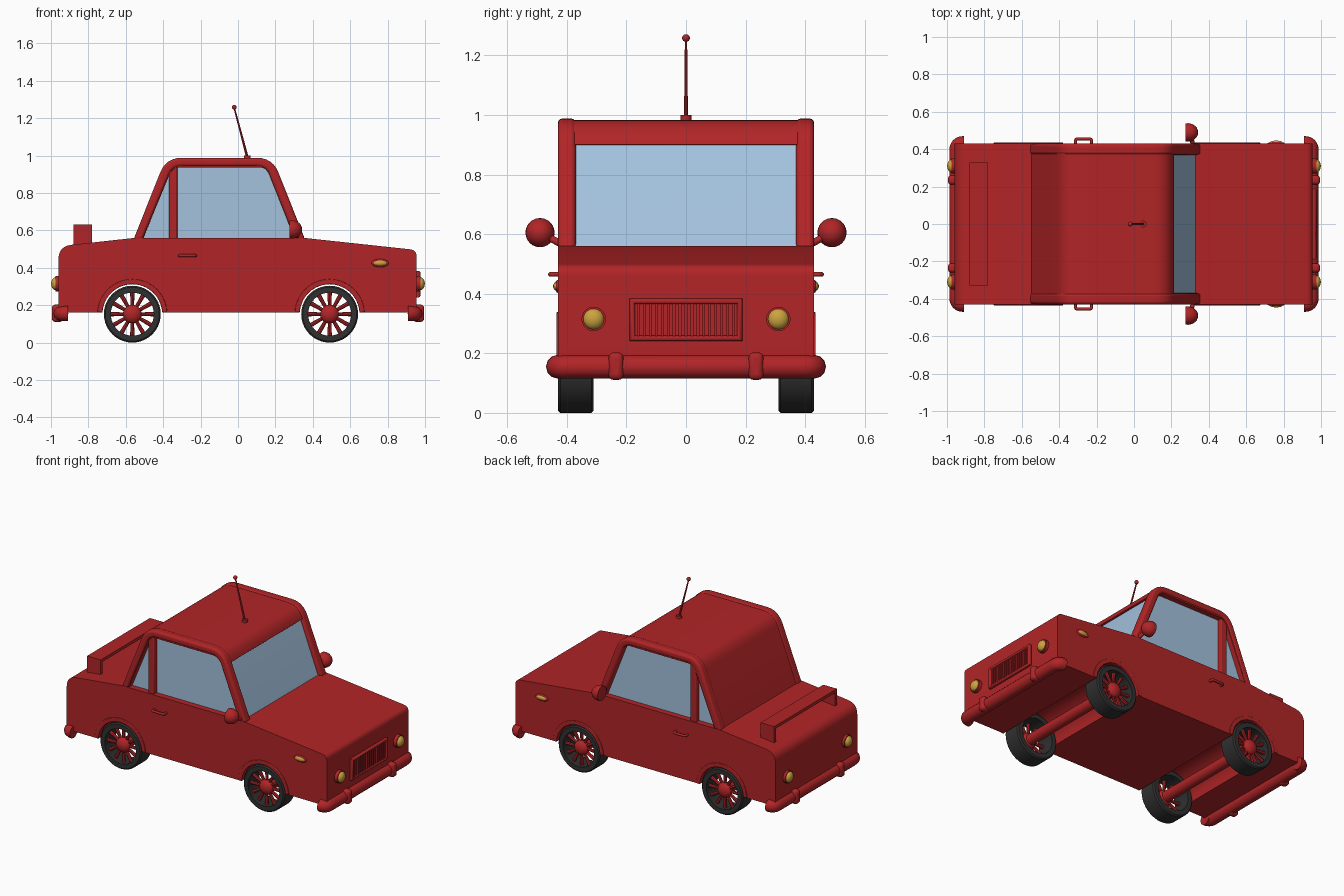
import bpy, bmesh, math
from mathutils import Vector, Matrix

if "Cube" in bpy.data.objects:
    bpy.data.objects.remove(bpy.data.objects["Cube"], do_unlink=True)


def material(name, rgb):
    m = bpy.data.materials.new(name)
    m.use_nodes = True
    m.diffuse_color = (*rgb, 1)
    m.node_tree.nodes["Principled BSDF"].inputs["Base Color"].default_value = (*rgb, 1)
    return m


RED = material("red paint", (0.44, 0.018, 0.02))
GLASS = material("blue glass", (0.37, 0.54, 0.73))
AMBER = material("amber lamp", (0.60, 0.37, 0.05))
BLACK = material("black rubber", (0.03, 0.03, 0.03))


def finish(name, bm, mat, bevel=0):
    bmesh.ops.recalc_face_normals(bm, faces=bm.faces)
    mesh = bpy.data.meshes.new(name)
    bm.to_mesh(mesh)
    bm.free()
    mesh.materials.append(mat)
    ob = bpy.data.objects.new(name, mesh)
    bpy.context.collection.objects.link(ob)
    if bevel:
        mod = ob.modifiers.new("soft edges", "BEVEL")
        mod.width, mod.segments, mod.limit_method = bevel, 3, "ANGLE"
        mod.angle_limit = math.radians(40)
    bpy.ops.object.select_all(action="DESELECT")
    ob.select_set(True)
    bpy.context.view_layer.objects.active = ob
    bpy.ops.object.shade_smooth_by_angle(angle=math.radians(35))
    return ob


def fillet(pts, d, steps=6):
    """Round the inner corners of an open path, starting d from each corner."""
    pts = [Vector(p) for p in pts]
    out = [pts[0]]
    for a, b, c in zip(pts, pts[1:], pts[2:]):
        p, q = b + (a - b).normalized() * d, b + (c - b).normalized() * d
        for i in range(steps + 1):
            t = i / steps
            out.append(p * (1 - t) ** 2 + b * 2 * t * (1 - t) + q * t * t)
    return out + [pts[-1]]


def extrude(name, outline, y0, y1, mat, bevel=0):
    """Side outline in x and z, pulled across the car from y0 to y1."""
    bm = bmesh.new()
    face = bm.faces.new([bm.verts.new((p[0], y0, p[1])) for p in outline])
    new = bmesh.ops.extrude_face_region(bm, geom=[face])["geom"]
    bmesh.ops.translate(bm, vec=(0, y1 - y0, 0),
                        verts=[v for v in new if isinstance(v, bmesh.types.BMVert)])
    return finish(name, bm, mat, bevel)


def box(name, centre, size, mat, bevel=0):
    bm = bmesh.new()
    bmesh.ops.create_cube(bm, size=1, matrix=Matrix.Translation(centre) @ Matrix.Diagonal((*size, 1)))
    return finish(name, bm, mat, bevel)


def ball(name, centre, radii, mat, cut_x=None):
    bm = bmesh.new()
    bmesh.ops.create_uvsphere(bm, u_segments=24, v_segments=12, radius=1,
                              matrix=Matrix.Translation(centre) @ Matrix.Diagonal((*radii, 1)))
    if cut_x is not None:
        cut = bmesh.ops.bisect_plane(bm, geom=bm.verts[:] + bm.edges[:] + bm.faces[:],
                                     plane_co=(cut_x, 0, 0), plane_no=(-1, 0, 0), clear_outer=True)
        bmesh.ops.contextual_create(bm, geom=[g for g in cut["geom_cut"]
                                              if isinstance(g, bmesh.types.BMEdge)])
    return finish(name, bm, mat)


def rod(name, a, b, r1, mat, r2=None, sides=20, bevel=0):
    a, b = Vector(a), Vector(b)
    turn = (b - a).to_track_quat("Z", "Y").to_matrix().to_4x4()
    bm = bmesh.new()
    bmesh.ops.create_cone(bm, cap_ends=True, segments=sides, radius1=r1,
                          radius2=r1 if r2 is None else r2, depth=(b - a).length,
                          matrix=Matrix.Translation((a + b) / 2) @ turn)
    return finish(name, bm, mat, bevel)


def tube(name, pts, r, mat, cyclic=False):
    cu = bpy.data.curves.new(name, "CURVE")
    cu.dimensions, cu.bevel_depth, cu.bevel_resolution, cu.use_fill_caps = "3D", r, 4, True
    sp = cu.splines.new("POLY")
    sp.points.add(len(pts) - 1)
    for point, co in zip(sp.points, pts):
        point.co = (*co, 1)
    sp.use_cyclic_u = cyclic
    ob = bpy.data.objects.new(name, cu)
    bpy.context.collection.objects.link(ob)
    cu.materials.append(mat)
    bpy.ops.object.select_all(action="DESELECT")
    ob.select_set(True)
    bpy.context.view_layer.objects.active = ob
    bpy.ops.object.convert(target="MESH")
    bpy.ops.object.shade_smooth_by_angle(angle=math.radians(45))


def arc(x, r, a0, a1, n=20):
    angles = [math.radians(a0 + (a1 - a0) * i / n) for i in range(n + 1)]
    return [(x + r * math.cos(a), AXLE_Z + r * math.sin(a)) for a in angles]


AXLE_Z = 0.152
AXLES = {"front": 0.49, "rear": -0.565}
SIDES = {"left": 1, "right": -1}

# Lower body with wheel tunnels
top = fillet([(-0.96, 0.16), (-0.96, 0.515), (-0.55, 0.56)], 0.07)
top += fillet([(0.35, 0.56), (0.955, 0.495), (0.955, 0.16)], 0.035)
extrude("body", top + arc(AXLES["front"], 0.163, 3, 177) + arc(AXLES["rear"], 0.163, 3, 177),
        -0.43, 0.43, RED)

# Cabin: glass core, roof shell, side frames and door pillars
extrude("cabin_glass", fillet([(-0.53, 0.55), (-0.37, 0.96), (0.177, 0.96), (0.333, 0.55)], 0.07),
        -0.39, 0.39, GLASS)
shell = fillet([(-0.553, 0.55), (-0.383, 0.983), (0.183, 0.983), (0.214, 0.9)], 0.08)
shell += fillet([(0.17, 0.9), (0.15, 0.937), (-0.35, 0.937), (-0.51, 0.55)], 0.04)
extrude("roof_shell", shell, -0.425, 0.425, RED, 0.012)
frame = fillet([(-0.559, 0.55), (-0.385, 0.988), (0.185, 0.988), (0.359, 0.55)], 0.085)
frame += fillet([(0.305, 0.55), (0.15, 0.942), (-0.35, 0.942), (-0.509, 0.55)], 0.05)
for side, s in SIDES.items():
    extrude(side + "_window_frame", frame, s * 0.37, s * 0.43, RED, 0.015)
    box(side + "_door_pillar", (-0.347, s * 0.395, 0.75), (0.045, 0.05, 0.4), RED, 0.006)

# Wheels, arches and axles
for end, x in AXLES.items():
    rod(end + "_axle", (x, -0.4, AXLE_Z), (x, 0.4, AXLE_Z), 0.035, RED)
    for side, s in SIDES.items():
        label = f"{end}_{side}_"
        extrude(label + "arch_trim", arc(x, 0.187, 3, 177) + arc(x, 0.16, 177, 3),
                s * 0.40, s * 0.435, RED, 0.004)
        bm = bmesh.new()
        section = [(0.115, 0.31), (0.144, 0.31), (0.152, 0.318), (0.152, 0.422), (0.144, 0.43), (0.115, 0.43)]
        ring = [bm.verts.new((x + r, s * y, AXLE_Z)) for r, y in section]
        edges = [bm.edges.new((ring[i - 1], ring[i])) for i in range(len(ring))]
        bmesh.ops.spin(bm, geom=ring + edges, cent=(x, 0, AXLE_Z), axis=(0, 1, 0),
                       angle=math.tau, steps=40, use_duplicate=False)
        bmesh.ops.remove_doubles(bm, verts=bm.verts, dist=0.0001)
        finish(label + "tyre", bm, BLACK)
        ball(label + "hub", (x, s * 0.395, AXLE_Z), (0.05, 0.035, 0.05), RED)
        for i in range(12):
            a = math.tau * i / 12
            u = Vector((math.cos(a), 0, math.sin(a)))
            c = Vector((x, s * 0.395, AXLE_Z))
            rod(label + f"spoke_{i + 1}", c + u * 0.035, c + u * 0.12, 0.009, RED, 0.012, 8)

# Bumpers with guards, and round lamps at both ends
for end, e in (("front", 1), ("rear", -1)):
    tube(end + "_bumper", fillet([(e * 0.91, -0.43, 0.155), (e * 0.947, -0.43, 0.155),
                                  (e * 0.947, 0.43, 0.155), (e * 0.91, 0.43, 0.155)], 0.036), 0.04, RED)
    for side, s in SIDES.items():
        label = f"{end}_{side}_"
        box(label + "bumper_guard", (e * 0.965, s * 0.235, 0.157), (0.06, 0.05, 0.093), RED, 0.018)
        rod(label + "lamp_rim", (e * 0.95, s * 0.31, 0.315), (e * 0.977, s * 0.31, 0.315), 0.041, RED)
        ball(label + "lamp", (e * 0.974, s * 0.31, 0.315), (0.025, 0.035, 0.035), AMBER)

# Grille
tube("grille_frame", [(0.962, y, z) for y, z in
                      ((-0.18, 0.25), (0.18, 0.25), (0.18, 0.375), (-0.18, 0.375))], 0.013, RED, True)
for i in range(17):
    box(f"grille_bar_{i + 1}", (0.96, -0.16 + 0.02 * i, 0.312), (0.018, 0.009, 0.12), RED)

# Side details: markers, handles and mirrors
for side, s in SIDES.items():
    ball(side + "_marker_rim", (0.76, s * 0.43, 0.425), (0.046, 0.01, 0.022), RED)
    ball(side + "_marker_lamp", (0.76, s * 0.433, 0.425), (0.037, 0.013, 0.015), AMBER)
    tube(side + "_door_handle", fillet([(-0.31, s * 0.42, 0.465), (-0.315, s * 0.455, 0.465),
                                        (-0.225, s * 0.455, 0.465), (-0.23, s * 0.42, 0.465)], 0.015),
         0.008, RED)
    rod(side + "_mirror_arm", (0.32, s * 0.41, 0.562), (0.30, s * 0.48, 0.60), 0.012, RED)
    ball(side + "_mirror", (0.288, s * 0.49, 0.605), (0.055, 0.049, 0.049), RED, 0.275)

# Boot spoiler: plate on two legs
box("spoiler_plate", (-0.83, 0, 0.622), (0.1, 0.66, 0.02), RED)
for side, s in SIDES.items():
    box(side + "_spoiler_leg", (-0.83, s * 0.32, 0.57), (0.1, 0.02, 0.12), RED)

# Aerial
rod("aerial_base", (0.05, 0, 0.98), (0.05, 0, 1.0), 0.018, RED)
rod("aerial_rod", (0.05, 0, 0.99), (-0.02, 0, 1.255), 0.007, RED, 0.004, 10)
ball("aerial_tip", (-0.02, 0, 1.258), (0.013, 0.013, 0.013), RED)
